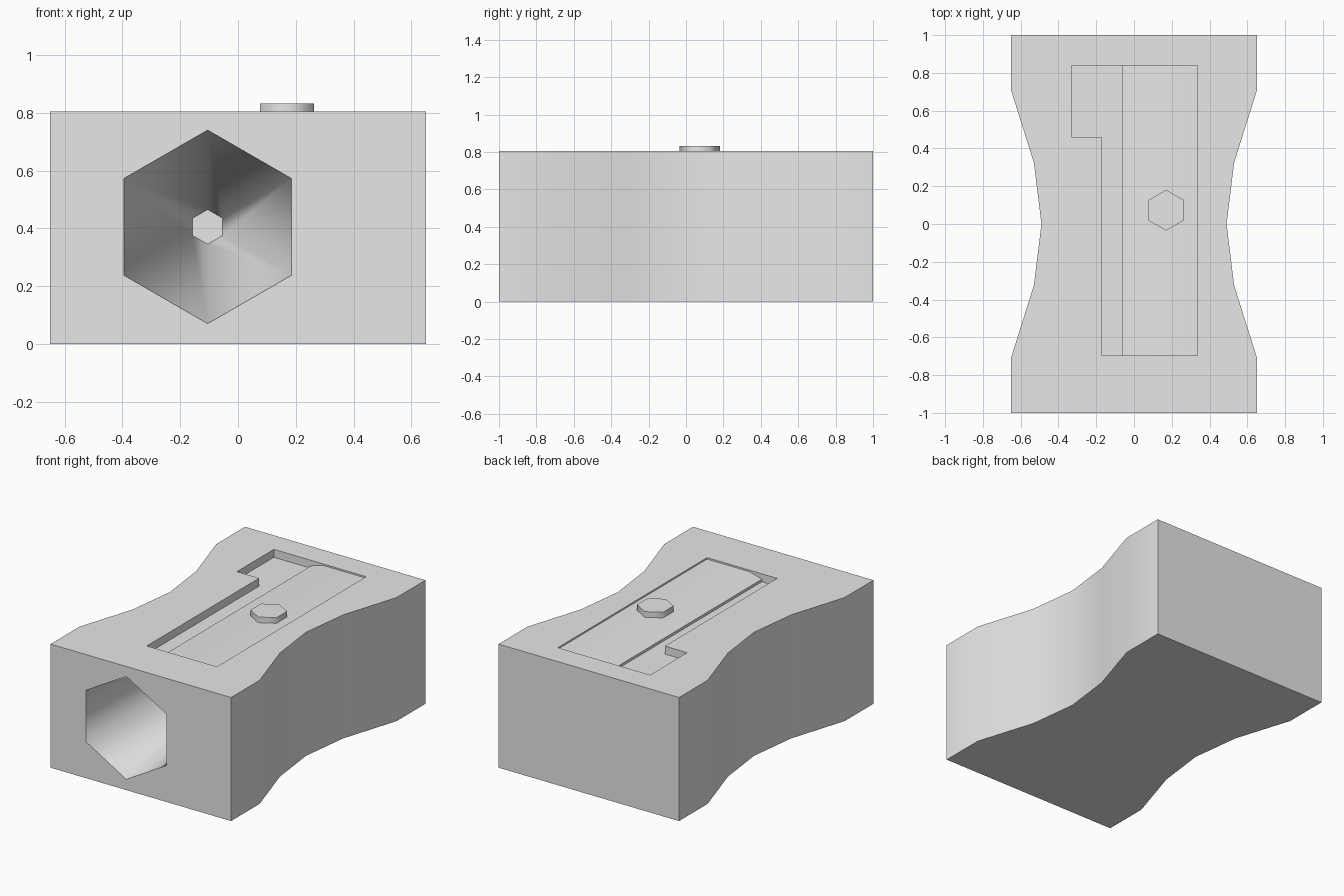
import bpy
import bmesh
from math import radians, sin, cos, tau

cube = bpy.data.objects.get("Cube")
if cube:
    bpy.data.objects.remove(cube, do_unlink=True)

# One plain grey for every part
grey = bpy.data.materials.new("light_grey")
grey.use_nodes = True
COLOUR = (0.8, 0.8, 0.8, 1)
grey.diffuse_color = COLOUR
grey.node_tree.nodes["Principled BSDF"].inputs["Base Color"].default_value = COLOUR

HEIGHT = 0.805
FLOOR = 0.753
FRONT, BACK = -0.695, 0.84   # ends of the blade seat
RIGHT = 0.335                # straight side of the blade seat


def loft(name, start, end):
    """Closed solid between two matching rings of points."""
    bm = bmesh.new()
    a = [bm.verts.new(p) for p in start]
    b = [bm.verts.new(p) for p in end]
    bm.faces.new(a)
    bm.faces.new(b)
    for i in range(len(a)):
        j = (i + 1) % len(a)
        bm.faces.new((a[i], a[j], b[j], b[i]))
    bmesh.ops.recalc_face_normals(bm, faces=bm.faces)
    mesh = bpy.data.meshes.new(name)
    bm.to_mesh(mesh)
    bm.free()
    mesh.materials.append(grey)
    obj = bpy.data.objects.new(name, mesh)
    bpy.context.collection.objects.link(obj)
    return obj


def upright(name, outline, z0, z1):
    return loft(name, [(x, y, z0) for x, y in outline], [(x, y, z1) for x, y in outline])


def hexagon(u, v, radius):
    return [(u + radius * sin(tau * i / 6), v + radius * cos(tau * i / 6)) for i in range(6)]


def activate(obj):
    bpy.ops.object.select_all(action='DESELECT')
    obj.select_set(True)
    bpy.context.view_layer.objects.active = obj


def cut(obj, cutter):
    cutter.hide_render = True
    mod = obj.modifiers.new("cut", 'BOOLEAN')
    mod.operation = 'DIFFERENCE'
    mod.solver = 'EXACT'
    mod.object = cutter
    activate(obj)
    bpy.ops.object.modifier_apply(modifier=mod.name)
    bpy.data.objects.remove(cutter, do_unlink=True)


# Body with a pinched waist, mirrored left to right
side = [(0.65, -1), (0.65, -0.705), (0.53, -0.325), (0.49, 0),
        (0.53, 0.325), (0.65, 0.705), (0.65, 1)]
body = upright("body", side + [(-x, y) for x, y in reversed(side)], 0, HEIGHT)

# Tapered six-sided pencil hole; the cutter starts flush with the front
mouth, tip = hexagon(-0.105, 0.405, 0.335), hexagon(-0.105, 0.405, 0.06)
cut(body, loft("pencil_hole_cutter",
               [(x, -1, z) for x, z in mouth], [(x, 0.4, z) for x, z in tip]))

# Shallow seat for the blade with a shaving notch at the back
seat = [(RIGHT, FRONT), (RIGHT, BACK), (-0.33, BACK), (-0.33, 0.46), (-0.17, 0.46), (-0.17, FRONT)]
cut(body, upright("seat_cutter", seat, FLOOR, HEIGHT + 0.1))

# Blade with a sloping cutting edge
section = [(-0.06, FLOOR), (-0.06, 0.77), (0.03, 0.795), (RIGHT, 0.795), (RIGHT, FLOOR)]
blade = loft("blade", [(x, FRONT, z) for x, z in section], [(x, BACK, z) for x, z in section])

# Screw head
screw = upright("screw_head", hexagon(0.17, 0.073, 0.108), 0.79, 0.832)

for part in (body, blade, screw):
    activate(part)
    bpy.ops.object.shade_smooth_by_angle(angle=radians(65))
